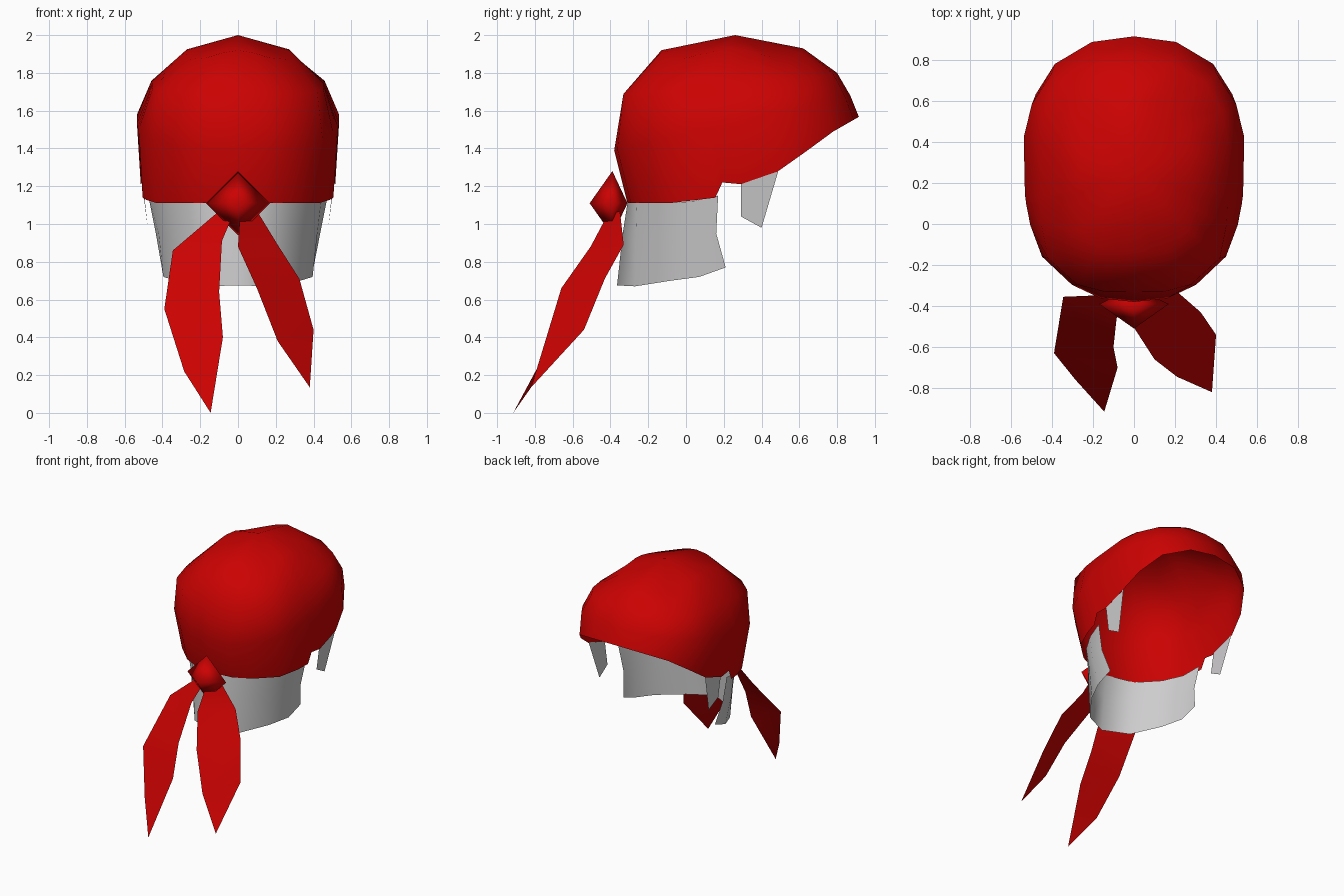
import bpy, bmesh, math

if "Cube" in bpy.data.objects:
    bpy.data.objects.remove(bpy.data.objects["Cube"])


def material(name, rgb):
    m = bpy.data.materials.new(name)
    m.diffuse_color = (*rgb, 1)
    m.use_nodes = True
    m.node_tree.nodes["Principled BSDF"].inputs["Base Color"].default_value = m.diffuse_color
    return m


RED = material("red cloth", (0.6, 0.0005, 0.0005))
GREY = material("grey hair", (0.62, 0.61, 0.62))


def make(name, verts, faces, mat, smooth=180):
    me = bpy.data.meshes.new(name)
    me.from_pydata(verts, [], faces)
    bm = bmesh.new()
    bm.from_mesh(me)
    bmesh.ops.recalc_face_normals(bm, faces=bm.faces)
    bm.to_mesh(me)
    bm.free()
    me.materials.append(mat)
    ob = bpy.data.objects.new(name, me)
    bpy.context.collection.objects.link(ob)
    bpy.ops.object.select_all(action='DESELECT')
    ob.select_set(True)
    bpy.context.view_layer.objects.active = ob
    bpy.ops.object.shade_smooth_by_angle(angle=math.radians(smooth))
    return ob


def grid_faces(rows, n, closed=False):
    return [(r * n + i, r * n + (i + 1) % n, (r + 1) * n + (i + 1) % n, (r + 1) * n + i)
            for r in range(rows - 1) for i in range(n if closed else n - 1)]


def interp(table, y):
    for (y0, z0), (y1, z1) in zip(table, table[1:]):
        if y <= y1:
            return z0 + (z1 - z0) * (y - y0) / (y1 - y0)
    return table[-1][1]


# Cap: a head-shaped plan outline lofted through tilted rings up to the crown
half = [(0, -1), (.30, -.97), (.56, -.86), (.83, -.64), (.94, -.40), (.98, -.24), (.99, -.18),
        (1, -.02), (1, .30), (.93, .54), (.75, .78), (.40, .955), (0, 1)]
outline = half + [(-u, v) for u, v in half[-2:0:-1]]
rim = [(-.32, 1.11), (-.08, 1.11), (.16, 1.14), (.19, 1.22), (.30, 1.21), (.49, 1.28),
       (.63, 1.38), (.78, 1.49), (.92, 1.57)]
# back y, back z, front y, front z, half width, bulge of rear corners, corner drop
rings = [(-.31, 1.11, .915, 1.57, .515, 0, 0), (-.38, 1.39, .87, 1.68, .535, .01, 0),
         (-.33, 1.69, .80, 1.80, .455, .11, .01), (-.13, 1.92, .62, 1.93, .27, .16, .05)]
verts = []
for k, (yb, zb, yf, zf, w, bulge, drop) in enumerate(rings):
    for u, v in outline:
        corner = min(1, (u * v / .53) ** 2)
        s = 1 + bulge * corner * (1 if v < 0 else .2)
        y = (yb + yf) / 2 + (yf - yb) / 2 * v * s
        z = interp(rim, y) if k == 0 else zb + (zf - zb) * (v + 1) / 2 - drop * corner
        verts.append((u * w * s, y, z))
n = len(outline)
faces = grid_faces(len(rings), n, True)
verts.append((0, .26, 2.0))
faces += [(3 * n + i, 3 * n + (i + 1) % n, 4 * n) for i in range(n)]
make("head_scarf", verts, faces, RED)

# Hair showing under the scarf, wrapping round the nape
rows = [[(0, -.31, 1.11), (.22, -.26, 1.11), (.36, -.11, 1.11), (.44, .03, 1.12), (.475, .17, 1.15)],
        [(0, -.335, .95), (.21, -.265, .95), (.345, -.095, .95), (.42, .03, .95), (.435, .16, .95)],
        [(0, -.365, .675), (.19, -.27, .67), (.33, -.08, .70), (.395, .07, .72), (.40, .21, .77)]]
verts = []
for row in rows:
    verts += [(-x, y, z) for x, y, z in row[:0:-1]] + row
make("nape_hair", verts, grid_faces(3, 9), GREY)

# Sideburns
for s, side in ((-1, "left"), (1, "right")):
    make(side + "_sideburn", [(s * .508, .29, 1.22), (s * .51, .49, 1.285),
                              (s * .478, .40, .98), (s * .485, .29, 1.04)], [(0, 1, 2, 3)], GREY)

# Knot: a stretched octahedron
verts = [(0, -.39, 1.28), (0, -.39, .94), (.17, -.39, 1.11), (0, -.31, 1.11),
         (-.17, -.39, 1.11), (0, -.51, 1.11)]
faces = [(p, 2 + i, 2 + (i + 1) % 4) for p in (0, 1) for i in range(4)]
make("knot", verts, faces, RED)


# Cloth tails: strips between an outer and an inner edge, ending in a tip
def tail(name, outer, inner, tip):
    k = len(outer)
    make(name, outer + inner + [tip], grid_faces(2, k) + [(k - 1, 2 * k - 1, 2 * k)], RED)


tail("left_tail",
     [(-.11, -.345, 1.06), (-.345, -.355, .86), (-.39, -.63, .55), (-.285, -.76, .22)],
     [(-.03, -.40, 1.04), (-.085, -.46, .91), (-.10, -.60, .64), (-.08, -.70, .40)],
     (-.145, -.915, 0))
tail("right_tail",
     [(.10, -.35, 1.07), (.21, -.33, .89), (.325, -.43, .71), (.40, -.54, .44)],
     [(.01, -.42, 1.04), (0, -.505, .88), (.10, -.66, .66), (.21, -.745, .38)],
     (.38, -.82, .135))
